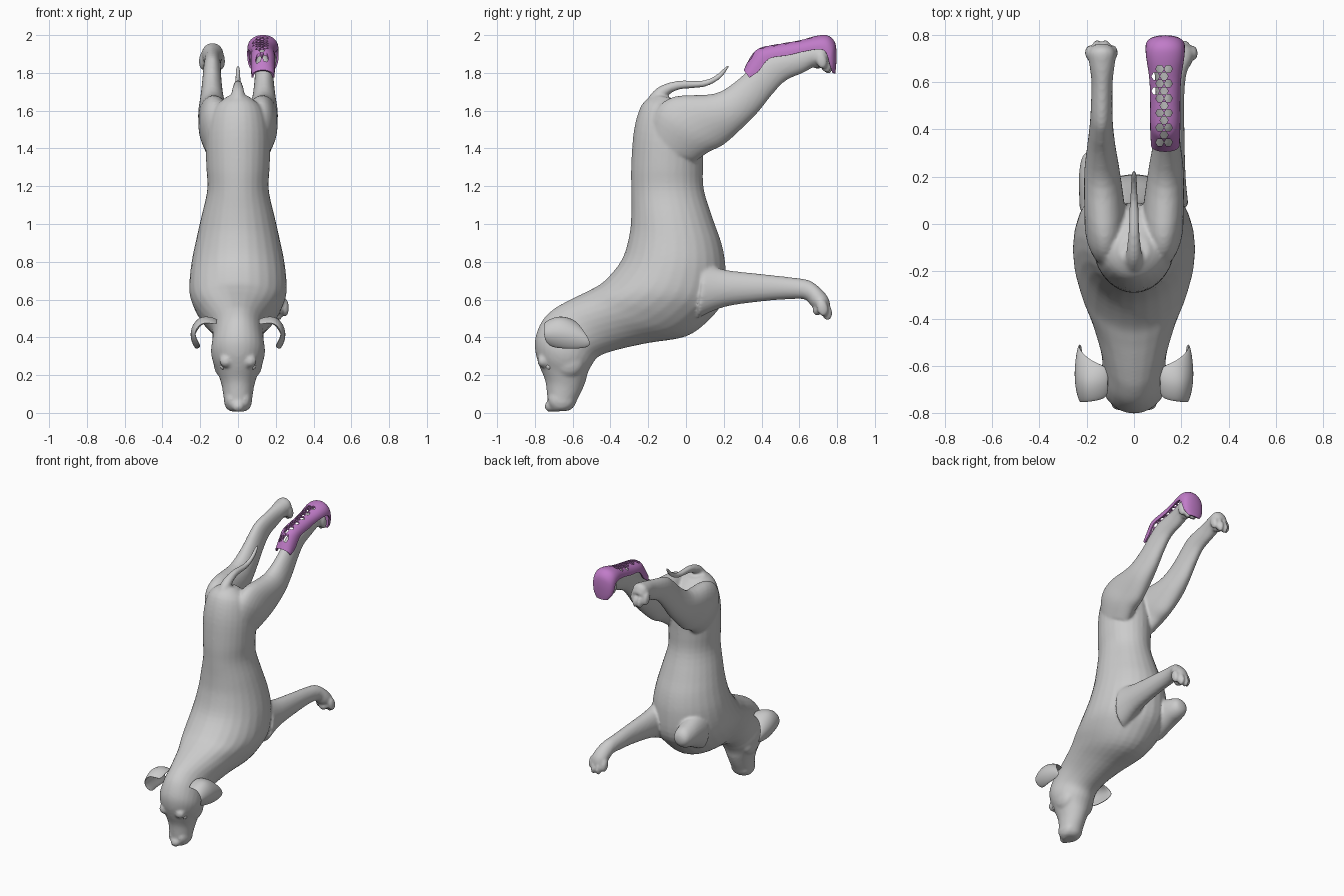
import bpy, bmesh, math
from mathutils import Vector, Matrix

if "Cube" in bpy.data.objects:
    bpy.data.objects.remove(bpy.data.objects["Cube"])


def spline(rows, steps=4):
    """Catmull-Rom interpolation through tuples."""
    out = []
    for i in range(len(rows) - 1):
        a, b = rows[max(i - 1, 0)], rows[i]
        c, d = rows[i + 1], rows[min(i + 2, len(rows) - 1)]
        for s in range(steps):
            t = s / steps
            out.append([0.5 * (2 * q + (r - p) * t + (2 * p - 5 * q + 4 * r - u) * t * t
                               + (3 * q - p - 3 * r + u) * t ** 3)
                        for p, q, r, u in zip(a, b, c, d)])
    return out + [list(rows[-1])]


def loft(bm, rows, n=28):
    """Closed tube; row = upper y, z, lower y, z, half width, centre x."""
    rings = []
    for y1, z1, y2, z2, w, cx in spline(rows):
        ring = []
        for k in range(n):
            t = 2 * math.pi * k / n
            c, s = math.cos(t), math.sin(t)
            ring.append(bm.verts.new((cx + w * s, (y1 + y2) / 2 + (y1 - y2) / 2 * c,
                                      (z1 + z2) / 2 + (z1 - z2) / 2 * c)))
        rings.append(ring)
    faces = [bm.faces.new((a[k], a[(k + 1) % n], b[(k + 1) % n], b[k]))
             for a, b in zip(rings, rings[1:]) for k in range(n)]
    faces += [bm.faces.new(rings[0]), bm.faces.new(rings[-1])]
    bmesh.ops.recalc_face_normals(bm, faces=faces)


def ball(bm, pos, size, tilt=0):
    m = Matrix.Translation(pos) @ Matrix.Rotation(tilt, 4, 'X') @ Matrix.Diagonal((*size, 1))
    bmesh.ops.create_uvsphere(bm, u_segments=20, v_segments=12, radius=1, matrix=m)


def finish(bm, name):
    me = bpy.data.meshes.new(name)
    bm.to_mesh(me)
    bm.free()
    for p in me.polygons:
        p.use_smooth = True
    ob = bpy.data.objects.new(name, me)
    bpy.context.collection.objects.link(ob)
    return ob


body = bmesh.new()

# Torso, neck and head in one sweep: back edge, belly edge, half width
torso = [(-.17, 1.685, -.05, 1.66, .06), (-.235, 1.63, .06, 1.56, .14),
         (-.275, 1.5, .09, 1.43, .17), (-.29, 1.31, .09, 1.31, .168),
         (-.29, 1.18, .095, 1.18, .163), (-.29, 1.05, .145, 1.02, .195),
         (-.30, .94, .19, .89, .222), (-.34, .81, .21, .76, .248),
         (-.43, .70, .20, .60, .258), (-.50, .655, .12, .49, .238),
         (-.57, .62, 0, .405, .20), (-.64, .585, -.2, .37, .162),
         (-.70, .55, -.36, .335, .138), (-.76, .49, -.46, .30, .135),
         (-.797, .40, -.5, .25, .143), (-.797, .32, -.52, .21, .130),
         (-.775, .245, -.53, .17, .105), (-.745, .17, -.55, .12, .086),
         (-.735, .09, -.575, .07, .076), (-.728, .03, -.595, .03, .066),
         (-.71, .006, -.62, .012, .04)]
loft(body, [(*r, 0) for r in torso])

# Brows, cheeks and nose
for s in (-1, 1):
    ball(body, (s * .062, -.757, .275), (.036, .03, .035))
    ball(body, (s * .085, -.62, .27), (.045, .08, .08))
    ball(body, (s * .035, -.66, .07), (.04, .07, .06))
ball(body, (0, -.722, .035), (.034, .026, .03))

# Hind legs
hind = [(-.2, 1.45, .05, 1.33, .07, .1), (-.16, 1.6, .12, 1.38, .085, .12),
        (-.06, 1.675, .2, 1.42, .085, .125), (.15, 1.69, .29, 1.50, .075, .135),
        (.27, 1.76, .38, 1.59, .06, .138), (.36, 1.845, .46, 1.69, .05, .138),
        (.43, 1.895, .53, 1.76, .046, .137), (.58, 1.93, .62, 1.80, .045, .135),
        (.67, 1.95, .68, 1.835, .054, .135), (.735, 1.955, .70, 1.84, .058, .135),
        (.765, 1.90, .71, 1.84, .05, .135)]
for s in (-1, 1):
    loft(body, [(*r[:5], s * r[5]) for r in hind])

# Right foreleg and the short stump on the left
loft(body, [(.1, .79, .06, .5, .09, .14), (.21, .757, .2, .56, .068, .15),
            (.4, .735, .4, .59, .053, .16), (.55, .718, .55, .602, .048, .165),
            (.65, .702, .63, .60, .048, .175), (.705, .665, .66, .57, .054, .19),
            (.75, .615, .685, .55, .055, .198), (.765, .57, .70, .54, .045, .2)])
loft(body, [(.08, .79, .05, .5, .09, -.14), (.2, .755, .19, .57, .078, -.155),
            (.27, .735, .265, .595, .064, -.16), (.3, .71, .3, .62, .046, -.16),
            (.312, .68, .312, .65, .018, -.16)])

# Toes and main pads
for cx, y, z in ((-.138, .742, 1.85), (.135, .735, 1.855), (.2, .74, .545)):
    for dx, dy, dz in ((-.05, -.018, .012), (-.018, .004, -.008),
                       (.018, .004, -.008), (.05, -.018, .012)):
        ball(body, (cx + dx, y + dy, z + dz), (.0195, .03, .048), .25)
    ball(body, (cx, y - .045, z), (.035, .025, .03))

# Tail
tail = [(-.18, 1.62, .045), (-.13, 1.695, .034), (-.04, 1.735, .024),
        (.09, 1.742, .018), (.165, 1.775, .015), (.205, 1.815, .012), (.225, 1.842, .006)]
rows = []
for i, (y, z, r) in enumerate(tail):
    a, b = tail[max(i - 1, 0)], tail[min(i + 1, len(tail) - 1)]
    d = Vector((b[0] - a[0], b[1] - a[1])).normalized() * r
    rows.append((y - d.y, z + d.x, y + d.y, z - d.x, r, 0))
loft(body, rows)

# Fuse the lofted parts into one smooth skin
dog = finish(body, "dog_body")
rm = dog.modifiers.new("fuse", 'REMESH')
rm.mode, rm.voxel_size, rm.use_smooth_shade = 'VOXEL', .009, True
sm = dog.modifiers.new("soften", 'SMOOTH')
sm.factor, sm.iterations = .5, 5

# Floppy ears and eyes
ear = [[(.10, -.74, .455), (.11, -.67, .50), (.10, -.60, .48)],
       [(.19, -.755, .49), (.215, -.67, .53), (.18, -.58, .49)],
       [(.245, -.76, .41), (.265, -.65, .43), (.245, -.51, .40)],
       [(.18, -.735, .345), (.225, -.63, .335), (.215, -.49, .34)]]
for s, side in ((-1, "left"), (1, "right")):
    bm = bmesh.new()
    g = [[bm.verts.new((s * x, y, z)) for x, y, z in row] for row in ear]
    for a, b in zip(g, g[1:]):
        for k in range(2):
            bm.faces.new((a[k], a[k + 1], b[k + 1], b[k]))
    bmesh.ops.recalc_face_normals(bm, faces=bm.faces)
    ob = finish(bm, side + "_ear")
    so = ob.modifiers.new("thickness", 'SOLIDIFY')
    so.thickness, so.offset = .018, 0
    ss = ob.modifiers.new("smooth", 'SUBSURF')
    ss.levels = ss.render_levels = 3
    bm = bmesh.new()
    ball(bm, (s * .078, -.725, .245), (.017, .017, .017))
    finish(bm, side + "_eye")

# Leg brace: half shell along the top of the right hind leg, turned down over the toes
CX, N = .132, 24
shell = [(.305, 1.815, .335, 1.775, .06), (.345, 1.89, .385, 1.81, .063),
         (.39, 1.932, .44, 1.875, .064), (.5, 1.955, .54, 1.893, .064),
         (.6, 1.972, .62, 1.912, .068), (.69, 1.996, .70, 1.925, .08),
         (.75, 1.998, .735, 1.915, .083), (.787, 1.965, .75, 1.885, .083),
         (.797, 1.91, .757, 1.86, .08), (.795, 1.84, .765, 1.83, .07),
         (.79, 1.797, .775, 1.80, .045)]
bm = bmesh.new()
rings = []
for y1, z1, y2, z2, w in spline(shell):
    ring = []
    for k in range(N + 1):
        t = math.pi * (k / N - .5)
        c = max(math.cos(t), 0) ** .8
        ring.append(bm.verts.new((CX + w * math.sin(t), y2 + (y1 - y2) * c, z2 + (z1 - z2) * c)))
    rings.append(ring)
for a, b in zip(rings, rings[1:]):
    for k in range(N):
        bm.faces.new((a[k], a[k + 1], b[k + 1], b[k]))
brace = finish(bm, "leg_brace")
so = brace.modifiers.new("thickness", 'SOLIDIFY')
so.thickness, so.offset = .010, -1

# Honeycomb vent holes cut through the brace
bm = bmesh.new()
for i in range(11):
    y = .345 + .031 * i
    xs = (-.018, .018) if i % 2 == 0 else ((0, -.036) if y > .52 else (0,))
    for dx in xs:
        m = Matrix.Translation((CX - .005 + dx, y, 1.9)) @ Matrix.Rotation(math.pi / 6, 4, 'Z')
        bmesh.ops.create_cone(bm, cap_ends=True, segments=6, radius1=.0175, radius2=.0175,
                              depth=.5, matrix=m)
cutter = finish(bm, "vent_cutter")
cutter.hide_render = True
bo = brace.modifiers.new("vents", 'BOOLEAN')
bo.operation, bo.solver, bo.object = 'DIFFERENCE', 'EXACT', cutter
deps = bpy.context.evaluated_depsgraph_get()
baked = bpy.data.meshes.new_from_object(brace.evaluated_get(deps))
brace.modifiers.clear()
brace.data = baked
bpy.data.objects.remove(cutter)

purple = bpy.data.materials.new("purple")
purple.diffuse_color = (.53, .2, .58, 1)
purple.use_nodes = True
purple.node_tree.nodes["Principled BSDF"].inputs["Base Color"].default_value = purple.diffuse_color
baked.materials.clear()
baked.materials.append(purple)
bpy.ops.object.select_all(action='DESELECT')
brace.select_set(True)
bpy.context.view_layer.objects.active = brace
bpy.ops.object.shade_smooth_by_angle(angle=math.radians(40))
